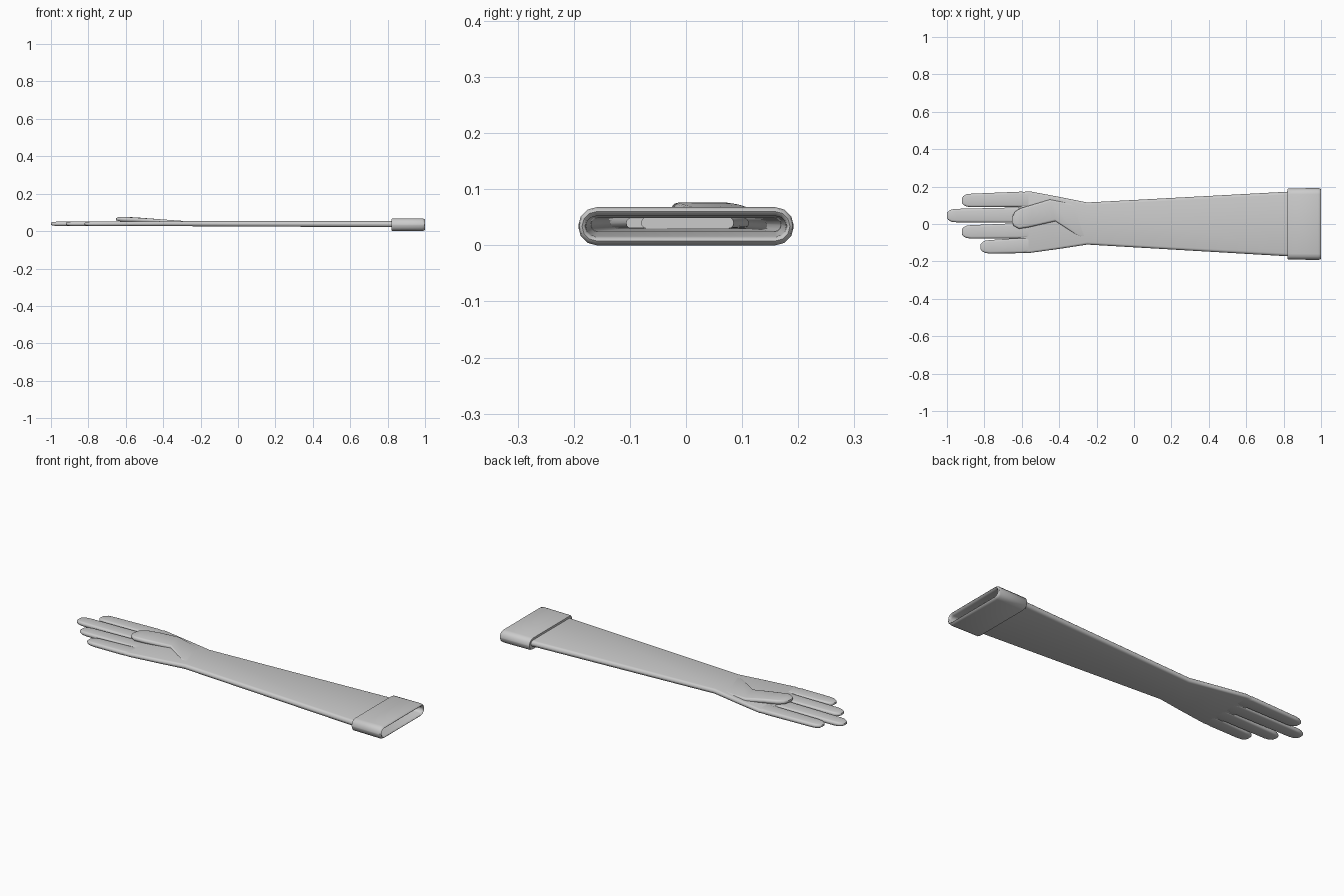
import bpy, bmesh, math

if "Cube" in bpy.data.objects:
    bpy.data.objects.remove(bpy.data.objects["Cube"])

SEG = 4  # segments per rounded corner


def ring(a, b, z0, z1):
    """Flattened rounded section spanning plan points a to b."""
    w = math.dist(a, b)
    h = z1 - z0
    r = min(0.48 * h, 0.48 * w)
    pts = []
    for cu, cv, start in ((w - r, h - r, 0), (r, h - r, 90),
                          (r, r, 180), (w - r, r, 270)):
        for i in range(SEG):
            t = math.radians(start + 90 * i / (SEG - 1))
            u = (cu + r * math.cos(t)) / w
            v = cv + r * math.sin(t)
            pts.append((a[0] + (b[0] - a[0]) * u,
                        a[1] + (b[1] - a[1]) * u, z0 + v))
    return pts


def straight(x, y0, y1, z0, z1):
    return ring((x, y0), (x, y1), z0, z1)


def loft(name, rings):
    bm = bmesh.new()
    loops = [[bm.verts.new(p) for p in r] for r in rings]
    n = len(loops[0])
    for p, q in zip(loops, loops[1:]):
        for i in range(n):
            j = (i + 1) % n
            bm.faces.new((p[i], p[j], q[j], q[i]))
    bm.faces.new(loops[0])
    bm.faces.new(loops[-1])
    bmesh.ops.recalc_face_normals(bm, faces=bm.faces)
    me = bpy.data.meshes.new(name)
    bm.to_mesh(me)
    bm.free()
    ob = bpy.data.objects.new(name, me)
    bpy.context.collection.objects.link(ob)
    bpy.ops.object.select_all(action='DESELECT')
    ob.select_set(True)
    bpy.context.view_layer.objects.active = ob
    bpy.ops.object.shade_smooth_by_angle(angle=math.radians(40))
    return ob


# hollow palm and sleeve: outer wall, then back along the inner wall
outer = [(-0.62, -0.153, 0.168, 0.031, 0.047),
         (-0.56, -0.155, 0.175, 0.028, 0.051),
         (-0.40, -0.133, 0.145, 0.027, 0.052),
         (-0.25, -0.110, 0.115, 0.026, 0.053),
         (0.83, -0.173, 0.173, 0.021, 0.053)]
T = 0.004
inner = [(x, y0 + T, y1 - T, z0 + T, z1 - T) for x, y0, y1, z0, z1 in outer[:0:-1]]
loft("sleeve_and_palm", [straight(*s) for s in outer + inner])

# cuff band with a rounded lip, closed round to its inner wall
cuff = [(0.82, -0.171, 0.171, 0.020, 0.053),
        (0.82, -0.186, 0.186, 0.004, 0.064),
        (0.825, -0.190, 0.190, 0.001, 0.067),
        (0.985, -0.192, 0.192, 0.000, 0.068),
        (0.996, -0.190, 0.190, 0.003, 0.065),
        (1.0, -0.185, 0.185, 0.008, 0.060),
        (0.996, -0.180, 0.180, 0.013, 0.055),
        (0.985, -0.178, 0.178, 0.016, 0.052),
        (0.83, -0.170, 0.170, 0.024, 0.050)]
cuff_ob = loft("cuff", [straight(*s) for s in cuff])
# open both cuff ends
bm = bmesh.new()
bm.from_mesh(cuff_ob.data)
bmesh.ops.delete(bm, geom=[f for f in bm.faces if len(f.verts) > 4], context='FACES_ONLY')
bm.to_mesh(cuff_ob.data)
bm.free()

# fingers: tip x, tip centre y, root centre y
for name, tip, yt, yr in (("index_finger", -0.92, 0.126, 0.132),
                          ("middle_finger", -1.0, 0.045, 0.048),
                          ("ring_finger", -0.92, -0.042, -0.036),
                          ("little_finger", -0.82, -0.122, -0.115)):
    rings = []
    for d, w, h in ((0, 0.014, 0.005), (0.008, 0.024, 0.009), (0.025, 0.033, 0.011),
                    (0.05, 0.036, 0.012)):
        rings.append(straight(tip + d, yt - w, yt + w, 0.039 - h, 0.039 + h))
    rings.append(straight(-0.60, yr - 0.041, yr + 0.041, 0.027, 0.052))
    rings.append(straight(-0.48, yr * 0.9 - 0.034, yr * 0.9 + 0.034, 0.030, 0.048))
    loft(name, rings)

# thumb folded over the palm, sinking into it towards the wrist
thumb = [((-0.652, 0.010), (-0.648, 0.045), 0.058, 0.070),
         ((-0.643, -0.010), (-0.637, 0.066), 0.054, 0.074),
         ((-0.615, -0.026), (-0.605, 0.085), 0.051, 0.076),
         ((-0.56, -0.017), (-0.54, 0.104), 0.048, 0.073),
         ((-0.42, 0.015), (-0.45, 0.131), 0.040, 0.064),
         ((-0.29, -0.070), (-0.36, 0.115), 0.032, 0.0545),
         ((-0.22, -0.080), (-0.22, 0.085), 0.030, 0.050)]
loft("thumb", [ring(*s) for s in thumb])
